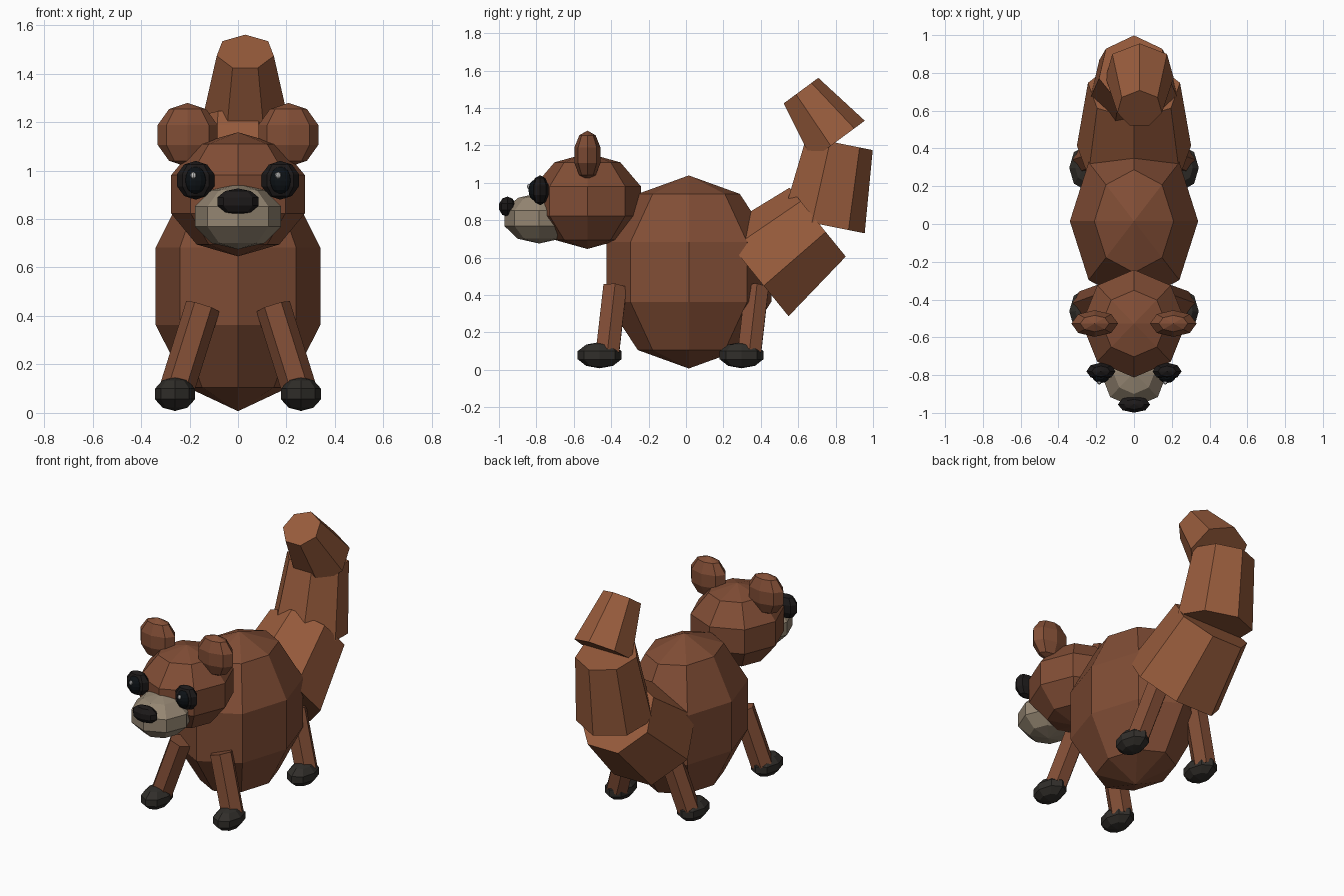
import bpy, bmesh
from math import sin, cos, pi
from mathutils import Vector, Matrix

if "Cube" in bpy.data.objects:
    bpy.data.objects.remove(bpy.data.objects["Cube"])


def material(name, rgb):
    m = bpy.data.materials.new(name)
    m.diffuse_color = (*rgb, 1)
    m.use_nodes = True
    m.node_tree.nodes["Principled BSDF"].inputs["Base Color"].default_value = m.diffuse_color
    return m


FUR = material("fur", (0.22, 0.075, 0.036))
TAIL = material("tail_fur", (0.31, 0.105, 0.045))
CREAM = material("cream", (0.30, 0.24, 0.17))
PAW = material("paw_dark", (0.03, 0.027, 0.023))
BLACK = material("black", (0.012, 0.01, 0.01))
PUPIL = material("pupil", (0.004, 0.006, 0.008))
GLINT = material("glint", (0.7, 0.7, 0.7))


def add(name, bm, mat):
    bmesh.ops.recalc_face_normals(bm, faces=bm.faces)
    me = bpy.data.meshes.new(name)
    bm.to_mesh(me)
    bm.free()
    me.materials.append(mat)
    ob = bpy.data.objects.new(name, me)
    bpy.context.collection.objects.link(ob)
    return ob


def ball(name, centre, radii, mat, segs=8, rings=5):
    """Faceted ellipsoid with its poles along z."""
    bm = bmesh.new()
    bmesh.ops.create_uvsphere(bm, u_segments=segs, v_segments=rings, radius=1)
    bm.transform(Matrix.Translation(centre) @ Matrix.Diagonal((*radii, 1)))
    return add(name, bm, mat)


def prism(name, a, b, ra, rb, sides, spin, mat):
    """Tapered prism from a to b; spin 0 puts a corner towards +y."""
    a, b = Vector(a), Vector(b)
    q = Vector((0, 0, 1)).rotation_difference(b - a)
    bm = bmesh.new()
    loops = []
    for c, r in ((a, ra), (b, rb)):
        angles = [spin + 2 * pi * i / sides for i in range(sides)]
        loops.append([bm.verts.new(c + q @ Vector((r * sin(t), r * cos(t), 0)))
                      for t in angles])
    lo, hi = loops
    bm.faces.new(lo)
    bm.faces.new(hi)
    for i in range(sides):
        j = (i + 1) % sides
        bm.faces.new((lo[i], lo[j], hi[j], hi[i]))
    return add(name, bm, mat)


# Body, head and muzzle
ball("body", (0, 0.015, 0.523), (0.357, 0.464, 0.516), FUR)
ball("head", (0, -0.527, 0.902), (0.29, 0.30, 0.256), FUR)
ball("muzzle", (0, -0.785, 0.81), (0.187, 0.195, 0.135), CREAM)
ball("nose", (0, -0.955, 0.872), (0.09, 0.046, 0.054), BLACK)

for s, side in ((-1, "left"), (1, "right")):
    # Ears and eyes
    ball("ear_" + side, (s * 0.208, -0.527, 1.147), (0.13, 0.074, 0.132), FUR)
    ball("eye_rim_" + side, (s * 0.175, -0.78, 0.96), (0.081, 0.048, 0.08), BLACK)
    ball("eye_" + side, (s * 0.175, -0.808, 0.96), (0.045, 0.034, 0.056), PUPIL, 12, 8)
    ball("eye_glint_" + side, (s * 0.175 - 0.009, -0.838, 0.98),
         (0.012, 0.012, 0.014), GLINT, 8, 6)
    # Splayed legs with paws
    for y, end in ((0, "front"), (0.759, "rear")):
        prism(f"{end}_leg_{side}", (s * 0.255, y - 0.42, 0.09),
              (s * 0.145, y - 0.38, 0.44), 0.072, 0.072, 6, pi / 6, FUR)
        ball(f"{end}_paw_{side}", (s * 0.26, y - 0.462, 0.078),
             (0.087, 0.123, 0.07), PAW)

# Three-part tail curling upward
prism("tail_base", (0, 0.372, 0.503), (0, 0.712, 0.78), 0.31, 0.25, 7, pi / 7, TAIL)
prism("tail_middle", (0, 0.725, 0.776), (0, 0.812, 1.212), 0.235, 0.19, 7, 0, TAIL)
prism("tail_tip", (0.03, 0.807, 1.222), (0.03, 0.61, 1.489), 0.185, 0.121, 7, 0, TAIL)
